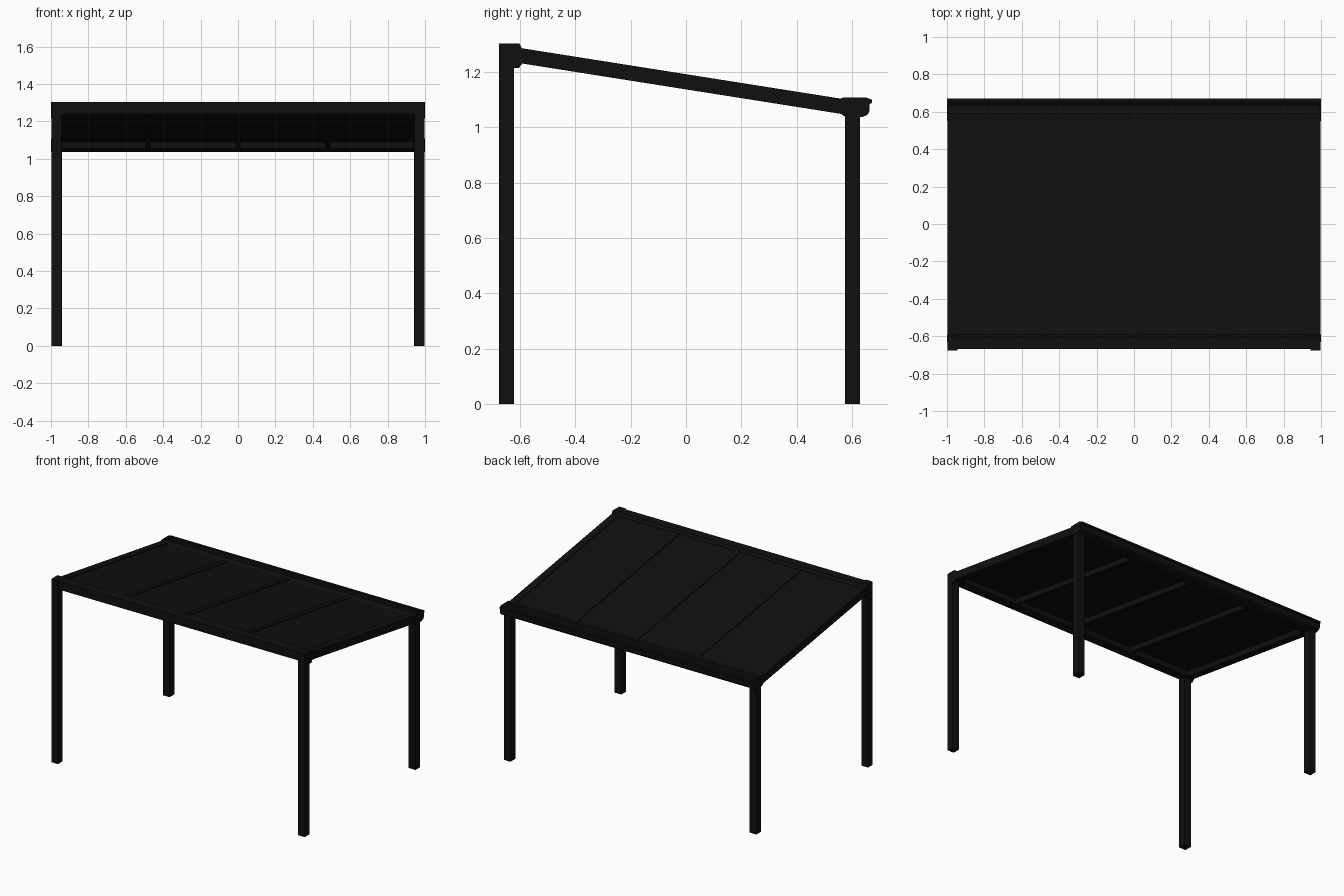
import bpy, bmesh

if "Cube" in bpy.data.objects:
    bpy.data.objects.remove(bpy.data.objects["Cube"])

mat = bpy.data.materials.new("black_metal")
mat.diffuse_color = (0.005, 0.005, 0.005, 1)
mat.use_nodes = True
mat.node_tree.nodes["Principled BSDF"].inputs["Base Color"].default_value = mat.diffuse_color


def extrude_x(name, profile, x0, x1):
    """Sweep a (y, z) outline along x."""
    bm = bmesh.new()
    face = bm.faces.new([bm.verts.new((x0, y, z)) for y, z in profile])
    res = bmesh.ops.extrude_face_region(bm, geom=[face])
    verts = [g for g in res["geom"] if isinstance(g, bmesh.types.BMVert)]
    bmesh.ops.translate(bm, vec=(x1 - x0, 0, 0), verts=verts)
    bmesh.ops.recalc_face_normals(bm, faces=bm.faces)
    mesh = bpy.data.meshes.new(name)
    bm.to_mesh(mesh)
    bm.free()
    mesh.materials.append(mat)
    obj = bpy.data.objects.new(name, mesh)
    bpy.context.collection.objects.link(obj)
    return obj


def rect(y0, y1, z0, z1):
    return [(y0, z0), (y1, z0), (y1, z1), (y0, z1)]


def roof_z(y):
    return 1.286 - 0.158 * (y + 0.592)


def sloped(y0, y1, low, high):
    """Outline following the roof pitch, offset below/above its top line."""
    return [(y0, roof_z(y0) + low), (y1, roof_z(y1) + low),
            (y1, roof_z(y1) + high), (y0, roof_z(y0) + high)]


# Header beam along the high front edge
header = [(-0.667, 1.24), (-0.605, 1.24), (-0.597, 1.247), (-0.592, 1.26),
          (-0.592, 1.285), (-0.602, 1.302), (-0.667, 1.302)]
extrude_x("front_header_beam", header, -0.995, 0.995)

# Gutter along the low back edge, open channel with an outer lip
gutter = [(0.55, 1.10), (0.55, 1.055), (0.578, 1.037), (0.635, 1.037),
          (0.655, 1.045), (0.664, 1.06), (0.664, 1.085), (0.672, 1.088),
          (0.672, 1.10), (0.652, 1.10), (0.652, 1.065), (0.635, 1.05),
          (0.59, 1.05), (0.59, 1.107), (0.57, 1.107)]
extrude_x("back_gutter", gutter, -0.993, 0.993)

cap = [(0.55, 1.10), (0.55, 1.055), (0.578, 1.037), (0.635, 1.037),
       (0.655, 1.045), (0.664, 1.06), (0.664, 1.085), (0.672, 1.088),
       (0.672, 1.10), (0.65, 1.109), (0.57, 1.109)]
bracket = [(-0.63, 1.215), (-0.604, 1.215), (-0.592, 1.23), (-0.592, 1.285),
           (-0.602, 1.303), (-0.63, 1.303)]

# Posts, side rafters, gutter caps and corner brackets on both sides
for side, s in (("left", -1), ("right", 1)):
    extrude_x(f"{side}_front_post", rect(-0.675, -0.622, 0, 1.304), s * 0.945, s * 0.998)
    extrude_x(f"{side}_back_post", rect(0.575, 0.629, 0, 1.045), s * 0.942, s * 0.995)
    extrude_x(f"{side}_rafter", sloped(-0.605, 0.57, -0.055, 0), s * 0.945, s * 0.997)
    extrude_x(f"{side}_gutter_cap", cap, s * 0.99, s * 1.0)
    extrude_x(f"{side}_header_bracket", bracket, s * 0.985, s * 1.0)

# Intermediate rafters with a thin raised cover strip
for i, x in enumerate((-0.48, 0, 0.48), 1):
    extrude_x(f"middle_rafter_{i}", sloped(-0.6, 0.56, -0.052, -0.012), x - 0.014, x + 0.014)
    extrude_x(f"rafter_cover_{i}", sloped(-0.6, 0.58, -0.012, 0), x - 0.017, x + 0.017)

# Roof panels between the rafters
edges = (-0.95, -0.48, 0, 0.48, 0.95)
for i in range(4):
    extrude_x(f"roof_panel_{i + 1}", sloped(-0.6, 0.585, -0.016, -0.005),
              edges[i] + 0.012 * (i > 0), edges[i + 1] - 0.012 * (i < 3))
